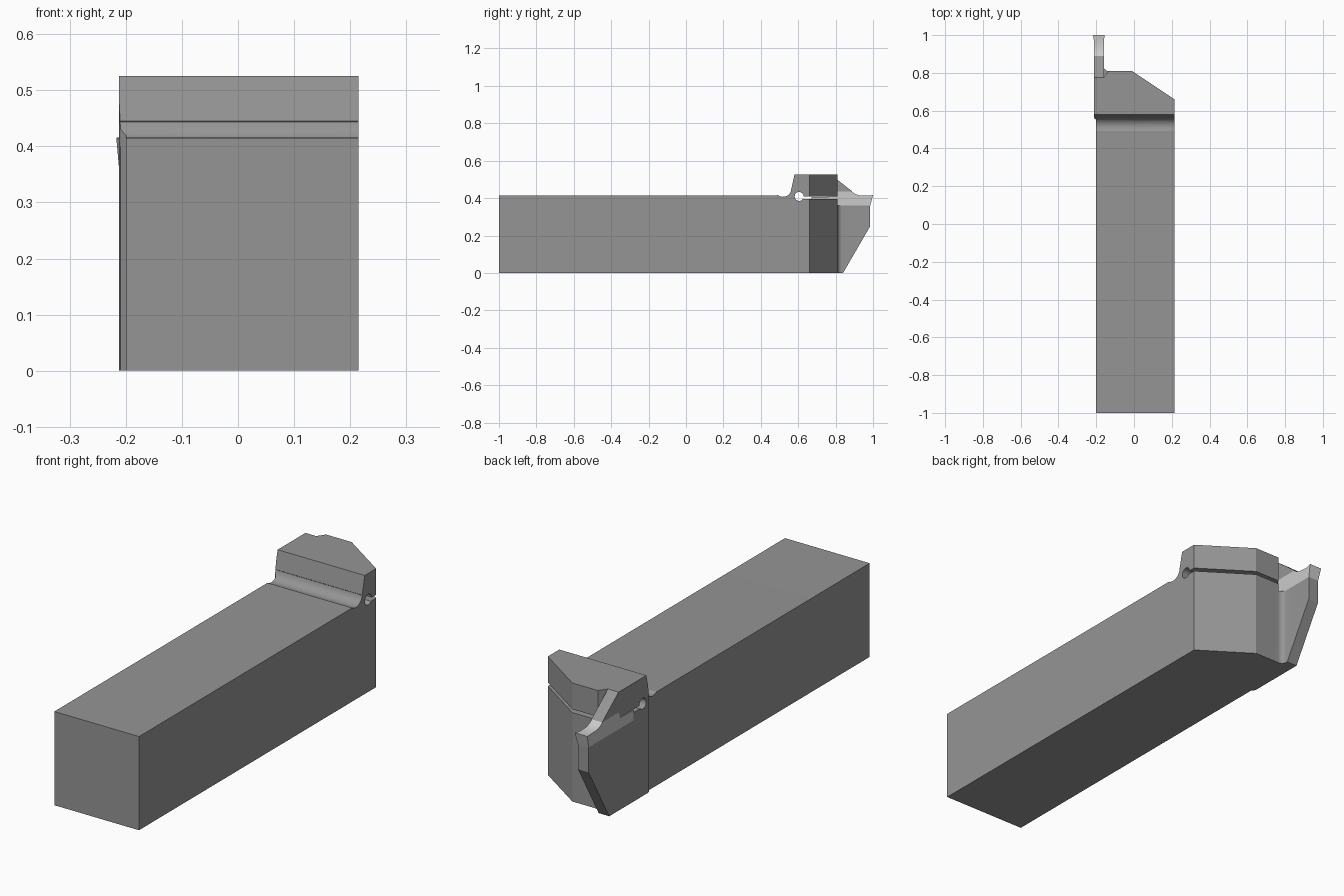
import bpy, bmesh, math
from mathutils import Vector

if "Cube" in bpy.data.objects:
    bpy.data.objects.remove(bpy.data.objects["Cube"])


def prism(name, pts, axis, lo, hi):
    """Extrude a 2D profile: axis 'x' takes (y, z) points, axis 'z' takes (x, y)."""
    put = (lambda p, d: (d, p[0], p[1])) if axis == 'x' else (lambda p, d: (p[0], p[1], d))
    bm = bmesh.new()
    face = bm.faces.new([bm.verts.new(put(p, lo)) for p in pts])
    ext = bmesh.ops.extrude_face_region(bm, geom=[face])
    shift = Vector(put((0, 0), hi - lo))
    bmesh.ops.translate(bm, vec=shift,
                        verts=[v for v in ext['geom'] if isinstance(v, bmesh.types.BMVert)])
    bmesh.ops.recalc_face_normals(bm, faces=bm.faces[:])
    mesh = bpy.data.meshes.new(name)
    bm.to_mesh(mesh)
    bm.free()
    ob = bpy.data.objects.new(name, mesh)
    bpy.context.collection.objects.link(ob)
    return ob


def combine(target, tool, operation):
    mod = target.modifiers.new("bool", 'BOOLEAN')
    mod.operation, mod.solver, mod.object = operation, 'EXACT', tool
    bpy.context.view_layer.objects.active = target
    bpy.ops.object.modifier_apply(modifier=mod.name)
    bpy.data.objects.remove(tool, do_unlink=True)


def arc(cx, cy, r, a0, a1, n):
    return [(cx + r * math.cos(math.radians(a0 + (a1 - a0) * i / n)),
             cy + r * math.sin(math.radians(a0 + (a1 - a0) * i / n))) for i in range(n + 1)]


def paint(ob, value):
    mat = bpy.data.materials.new(ob.name + "_grey")
    mat.diffuse_color = (value, value, value, 1)
    mat.use_nodes = True
    mat.node_tree.nodes["Principled BSDF"].inputs["Base Color"].default_value = mat.diffuse_color
    ob.data.materials.clear()
    ob.data.materials.append(mat)


# Shank and head: side profile with relief groove, trimmed by the plan outline
side = [(-1, 0), (0.9, 0), (0.9, 0.525), (0.58, 0.525), (0.562, 0.445)]
side += arc(0.518, 0.453, 0.046, -12, -125, 10) + [(0.475, 0.415), (-1, 0.415)]
plan = [(-0.2, -1), (0.215, -1), (0.215, 0.66), (-0.01, 0.81), (-0.135, 0.81),
        (-0.16, 0.775), (-0.212, 0.775), (-0.212, 0.57), (-0.209, 0.558), (-0.2, 0.55)]
holder = prism("tool_holder", side, 'x', -0.4, 0.4)
combine(holder, prism("plan", plan, 'z', -0.1, 0.7), 'INTERSECT')

# Thin support blade with the sloping clamp finger above it
blade = [(0.7, 0), (0.84, 0), (0.985, 0.25), (0.985, 0.36), (0.89, 0.36),
         (0.89, 0.435), (0.775, 0.525), (0.7, 0.525)]
combine(holder, prism("blade", blade, 'x', -0.212, -0.16), 'UNION')

# Concave fillet between blade and head
fillet = [(-0.18, 0.76), (-0.12, 0.76), (-0.12, 0.81)] + arc(-0.135, 0.835, 0.025, 270, 180, 6) + [(-0.18, 0.835)]
combine(holder, prism("fillet", fillet, 'z', 0, 0.36), 'UNION')

# Clamping slit, its relief hole and the insert pocket
slit = [(0.605, 0.394), (1.1, 0.394), (1.1, 0.409), (0.605, 0.409)]
combine(holder, prism("slit", slit, 'x', -0.5, 0.5), 'DIFFERENCE')
combine(holder, prism("hole", arc(0.605, 0.409, 0.024, 0, 345, 23), 'x', -0.5, 0.5), 'DIFFERENCE')
pocket = [(0.67, 0.36), (1.1, 0.36), (1.1, 0.435), (0.775, 0.435), (0.76, 0.405), (0.67, 0.405)]
combine(holder, prism("pocket", pocket, 'x', -0.5, -0.158), 'DIFFERENCE')
paint(holder, 0.3)

# Cutting insert, widest at the front top edge
insert_profile = [(0.67, 0.36), (0.985, 0.36), (1.0, 0.416), (0.97, 0.413), (0.925, 0.415),
                  (0.905, 0.422), (0.885, 0.435), (0.775, 0.435), (0.76, 0.405), (0.67, 0.405)]
insert = prism("cutting_insert", insert_profile, 'x', -0.212, -0.16)
for v in insert.data.vertices:
    if v.co.y > 0.99:
        v.co.x += 0.005 if v.co.x > -0.186 else -0.005
paint(insert, 0.65)

# Flat faces with smooth fillets
for ob in (holder, insert):
    bpy.ops.object.select_all(action='DESELECT')
    ob.select_set(True)
    bpy.context.view_layer.objects.active = ob
    bpy.ops.object.shade_smooth_by_angle(angle=math.radians(20))
